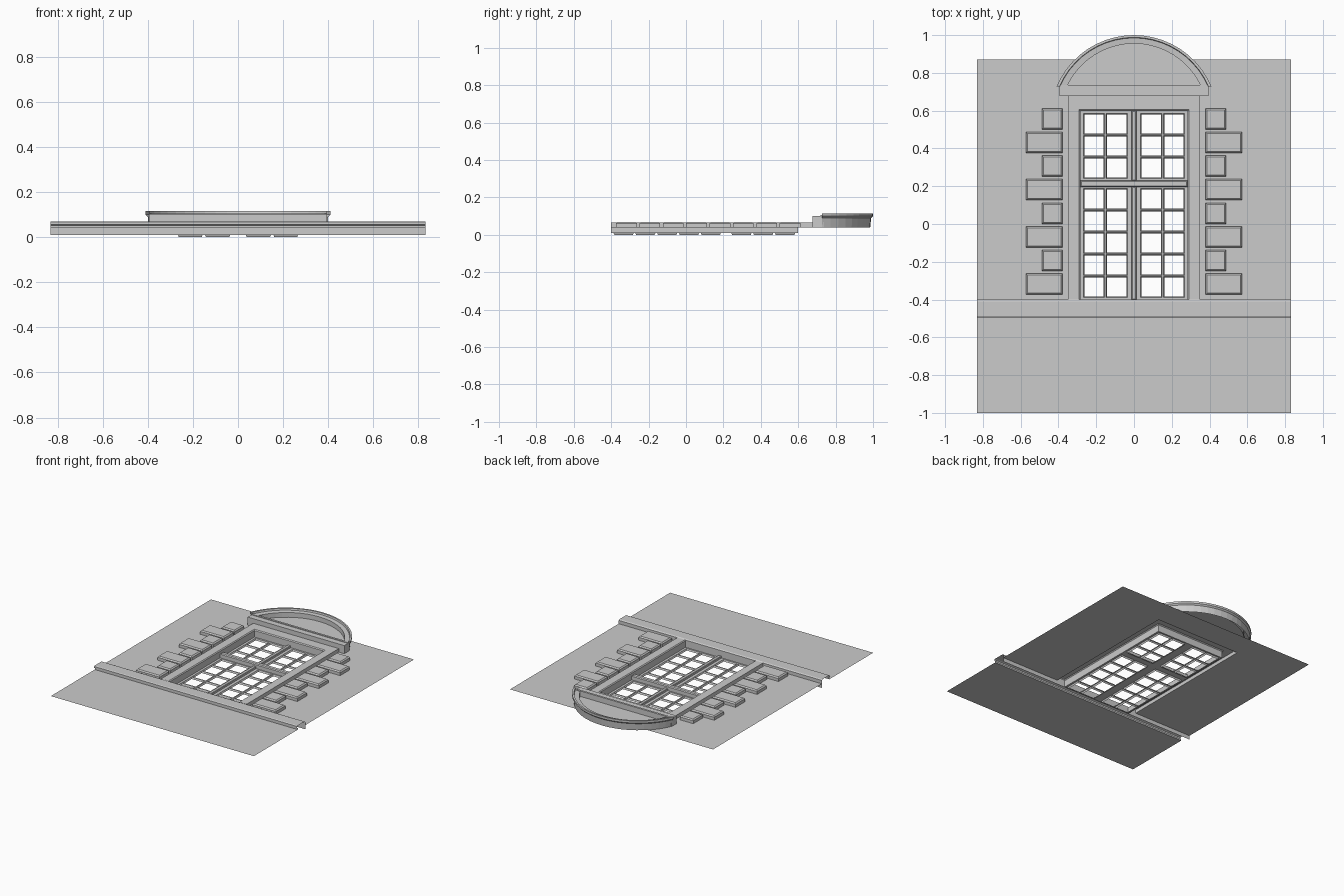
import bpy, bmesh
from math import sin, cos, asin, pi

if "Cube" in bpy.data.objects:
    bpy.data.objects.remove(bpy.data.objects["Cube"])


def finish(name, bm):
    bmesh.ops.remove_doubles(bm, verts=bm.verts, dist=1e-5)
    bmesh.ops.recalc_face_normals(bm, faces=bm.faces)
    me = bpy.data.meshes.new(name)
    bm.to_mesh(me)
    bm.free()
    ob = bpy.data.objects.new(name, me)
    bpy.context.collection.objects.link(ob)
    return ob


def quad(bm, pts):
    return bm.faces.new([bm.verts.new(p) for p in pts])


def rect(x0, x1, y0, y1, z):
    return [(x0, y0, z), (x1, y0, z), (x1, y1, z), (x0, y1, z)]


def loft(bm, rows):
    # open sheet through rows of equal length
    grid = [[bm.verts.new(p) for p in r] for r in rows]
    for a, b in zip(grid, grid[1:]):
        for i in range(len(a) - 1):
            bm.faces.new((a[i], a[i + 1], b[i + 1], b[i]))
    return grid


def block(bm, x0, x1, y0, y1, z0, z1, c=0.0):
    # raised block with open back and chamfered front edge
    levels = [rect(x0, x1, y0, y1, z0), rect(x0, x1, y0, y1, z1 - c)]
    if c:
        levels.append(rect(x0 + c, x1 - c, y0 + c, y1 - c, z1))
    g = loft(bm, [r + r[:1] for r in levels])
    bm.faces.new(g[-1][:4])


WALL_Z, HALF = 0.04, 0.83

# wall sheet, left open behind the window surround and the sill band
bm = bmesh.new()
for r in ((-HALF, HALF, -1.0, -0.487), (-HALF, -0.35, -0.40, 0.68),
          (0.35, HALF, -0.40, 0.68), (-HALF, HALF, 0.68, 0.87)):
    quad(bm, rect(*r, WALL_Z))
wall = finish("wall", bm)
for p in wall.data.polygons:
    if p.normal.z < 0:
        p.flip()

# sill band: open moulding profile (y, z) run across the wall
bm = bmesh.new()
sill = [(-0.487, 0.04), (-0.487, 0.052), (-0.494, 0.056), (-0.494, 0.066),
        (-0.487, 0.07), (-0.41, 0.07), (-0.40, 0.065), (-0.40, 0.01)]
loft(bm, [[(x, y, z) for y, z in sill] for x in (-HALF, HALF)])
finish("sill_band", bm)

# window surround: stepped profile (half width, top y, z) around three sides
bm = bmesh.new()
prof = [(0.35, 0.68, 0.04), (0.35, 0.68, 0.066), (0.29, 0.605, 0.066),
        (0.284, 0.598, 0.06), (0.284, 0.598, 0.01)]
loft(bm, [[(-w, -0.40, z), (-w, t, z), (w, t, z), (w, -0.40, z)] for w, t, z in prof])
finish("window_surround", bm)

# sash lattice: flat bars with a tapered reveal around every open pane
bm = bmesh.new()
Z = 0.012
panes_x = [(-0.267, -0.156), (-0.147, -0.034), (0.034, 0.147), (0.156, 0.267)]
panes_y = [(-0.388 + 0.1165 * i, -0.279 + 0.1165 * i) for i in range(5)]
panes_y += [(0.242 + 0.1165 * i, 0.351 + 0.1165 * i) for i in range(3)]
xs = [-0.284] + [v for p in panes_x for v in p] + [0.284]
ys = [-0.40] + [v for p in panes_y for v in p] + [0.598]
for i in range(len(xs) - 1):
    for j in range(len(ys) - 1):
        x0, x1, y0, y1 = xs[i], xs[i + 1], ys[j], ys[j + 1]
        if i % 2 and j % 2:
            a = rect(x0, x1, y0, y1, Z)
            b = rect(x0 + 0.005, x1 - 0.005, y0 + 0.005, y1 - 0.005, 0.0)
            loft(bm, [a + a[:1], b + b[:1]])
        else:
            quad(bm, rect(x0, x1, y0, y1, Z))
finish("sash_lattice", bm)

# transom and central mullion
bm = bmesh.new()
block(bm, -0.284, 0.284, 0.195, 0.23, Z, 0.045, 0.006)
finish("transom", bm)
for n, y0, y1 in (("lower", -0.40, 0.196), ("upper", 0.229, 0.598)):
    bm = bmesh.new()
    block(bm, -0.012, 0.012, y0, y1, Z, 0.028, 0.003)
    finish("mullion_" + n, bm)

# quoins, alternating long and short on both sides
for n, s in (("left", -1), ("right", 1)):
    bm = bmesh.new()
    for i in range(8):
        y = -0.374 + 0.125 * i
        a, b = sorted((s * 0.378, s * (0.488 if i % 2 else 0.572)))
        block(bm, a, b, y, y + 0.111, WALL_Z, 0.07, 0.008)
    finish("quoins_" + n, bm)

# pediment base
bm = bmesh.new()
block(bm, -0.395, 0.395, 0.677, 0.726, WALL_Z, 0.10)
block(bm, -0.395, 0.395, 0.72, 0.735, WALL_Z, 0.105)
finish("pediment_base", bm)


def arc(half, top, z, n=20, base=0.728):
    # segmental arc standing on the pediment base
    h = top - base
    r = (half * half + h * h) / (2 * h)
    t = asin(half / r)
    return [(r * sin(t * (2 * i / n - 1)), top - r + r * cos(t * (2 * i / n - 1)), z)
            for i in range(n + 1)]


# arched hood moulding
bm = bmesh.new()
loft(bm, [arc(*p) for p in ((0.395, 0.985, 0.04), (0.40, 0.99, 0.09), (0.41, 1.0, 0.10), (0.41, 1.0, 0.115),
                            (0.395, 0.988, 0.115), (0.392, 0.985, 0.103),
                            (0.355, 0.955, 0.10), (0.355, 0.955, 0.065))])
finish("pediment_arch", bm)

# tympanum panel inside the arch
bm = bmesh.new()
quad(bm, arc(0.355, 0.955, 0.065))
finish("tympanum", bm)
